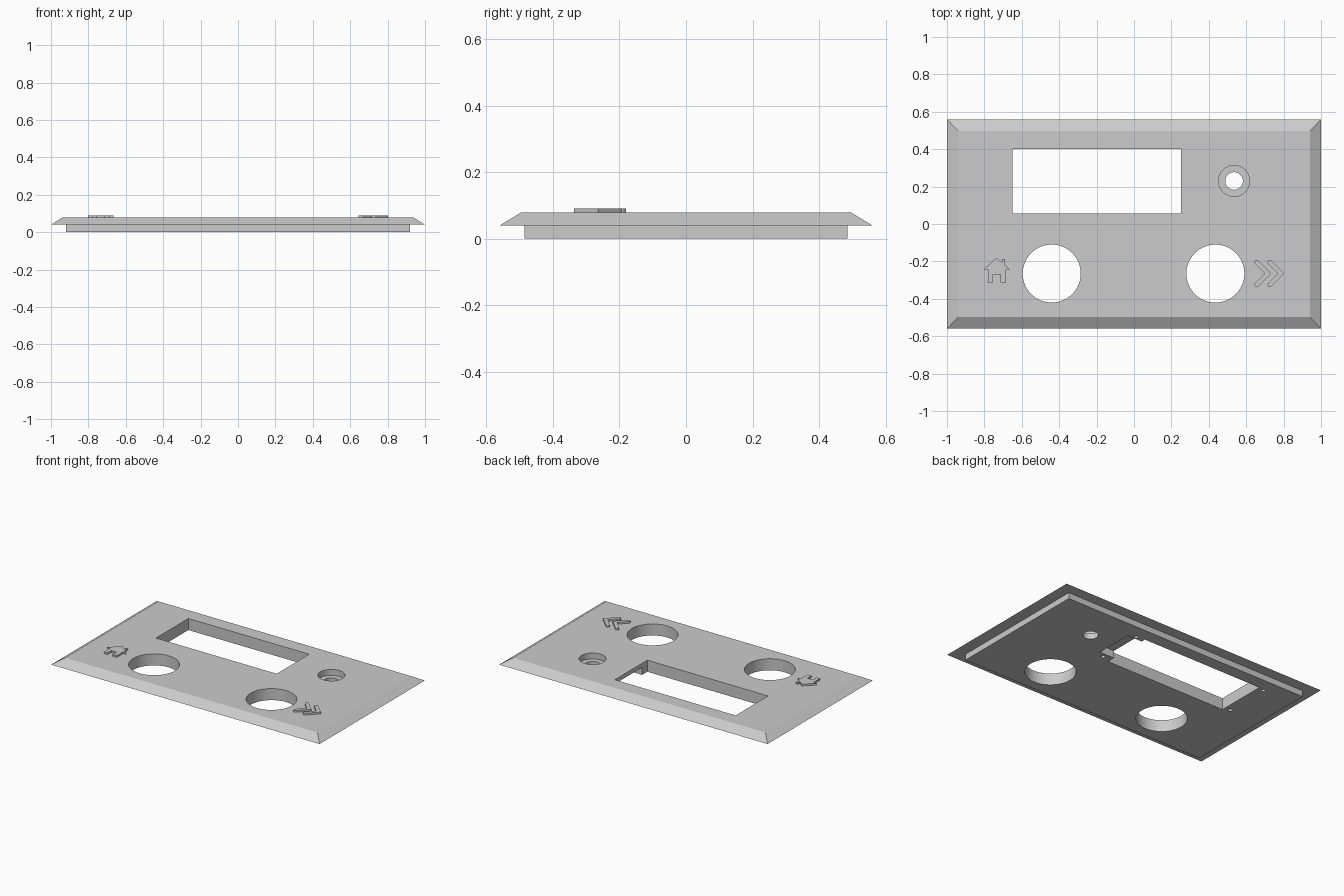
import bpy, bmesh, math
from mathutils import Vector

if "Cube" in bpy.data.objects:
    bpy.data.objects.remove(bpy.data.objects["Cube"])

TOP, STEP, ICON_TOP = 0.078, 0.04, 0.09

grey = bpy.data.materials.new("plain grey")
grey.use_nodes = True
grey.diffuse_color = (0.6, 0.6, 0.6, 1)
grey.node_tree.nodes["Principled BSDF"].inputs["Base Color"].default_value = (0.6, 0.6, 0.6, 1)


def loft(name, rings):
    """Closed solid through a stack of rings with equal point counts."""
    bm = bmesh.new()
    loops = [[bm.verts.new(p) for p in ring] for ring in rings]
    n = len(loops[0])
    for a, b in zip(loops, loops[1:]):
        for i in range(n):
            j = (i + 1) % n
            bm.faces.new((a[i], a[j], b[j], b[i]))
    bm.faces.new(loops[0][::-1])
    bm.faces.new(loops[-1])
    bmesh.ops.recalc_face_normals(bm, faces=bm.faces[:])
    mesh = bpy.data.meshes.new(name)
    bm.to_mesh(mesh)
    bm.free()
    mesh.materials.append(grey)
    obj = bpy.data.objects.new(name, mesh)
    bpy.context.collection.objects.link(obj)
    return obj


def prism(name, outline, z0, z1):
    return loft(name, [[(x, y, z) for x, y in outline] for z in (z0, z1)])


def rect(x0, x1, y0, y1):
    return [(x0, y0), (x1, y0), (x1, y1), (x0, y1)]


def circle(x, y, r, n=64):
    return [(x + r * math.cos(math.tau * i / n), y + r * math.sin(math.tau * i / n))
            for i in range(n)]


def cut(target, outline, z0, z1):
    """Subtract a prism from the target and discard the cutter."""
    cutter = prism("cutter", outline, z0, z1)
    cutter.hide_render = True
    mod = target.modifiers.new("cut", 'BOOLEAN')
    mod.operation, mod.solver, mod.object = 'DIFFERENCE', 'EXACT', cutter
    deps = bpy.context.evaluated_depsgraph_get()
    mesh = bpy.data.meshes.new_from_object(target.evaluated_get(deps))
    target.modifiers.clear()
    target.data = mesh
    bpy.data.objects.remove(cutter)


# Stepped panel with a sloped flange
levels = [(0, 0.92, 0.485), (STEP, 0.92, 0.485), (STEP, 1, 0.56), (TOP, 0.94, 0.497)]
panel = loft("front_panel", [[(x, y, z) for x, y in rect(-hx, hx, -hy, hy)]
                             for z, hx, hy in levels])

# Display window and the connector recess behind its edge
cut(panel, rect(-0.65, 0.25, 0.055, 0.4), -1, 1)
cut(panel, rect(0.2, 0.36, 0.11, 0.37), -1, 0.05)

# Two knob holes
for x in (-0.44, 0.435):
    cut(panel, circle(x, -0.265, 0.155), -1, 1)

# Counterbored button hole with a small locating hole beneath
cut(panel, circle(0.535, 0.23, 0.083), 0.038, 1)
cut(panel, circle(0.535, 0.23, 0.047), -1, 1)
cut(panel, circle(0.55, 0.325, 0.008, 12), -1, 0.02)

# Blind screw holes around the display
for x in (-0.69, 0.31):
    for y in (0.08, 0.39):
        cut(panel, circle(x, y, 0.013, 20), -1, 0.05)

# Raised house symbol
house = [(-0.735, -0.18), (-0.803, -0.243), (-0.78, -0.243), (-0.78, -0.312),
         (-0.755, -0.312), (-0.755, -0.27), (-0.715, -0.27), (-0.715, -0.312),
         (-0.685, -0.312), (-0.685, -0.243), (-0.665, -0.243), (-0.69, -0.22),
         (-0.69, -0.187), (-0.705, -0.187), (-0.705, -0.207)]
prism("house_symbol", house, TOP - 0.01, ICON_TOP)


def chevron(tip_x, y, width, length, n=8):
    """Right-pointing chevron with rounded arm ends."""
    arm = Vector((-0.7071, 0.7071))
    side = Vector((-0.7071, -0.7071))
    end = Vector((tip_x, 0)) + arm * length + side * width / 2
    upper = [end + (arm * math.sin(a) - side * math.cos(a)) * width / 2
             for a in (math.pi * i / n for i in range(n + 1))]
    half = [Vector((tip_x, 0))] + upper + [Vector((tip_x - width * 1.4142, 0))]
    lower = [Vector((p.x, -p.y)) for p in reversed(half[1:-1])]
    return [(p.x, p.y + y) for p in half + lower]


# Raised double chevron symbol
for name, x in (("inner_chevron", 0.733), ("outer_chevron", 0.803)):
    prism(name, chevron(x, -0.265, 0.024, 0.097), TOP - 0.01, ICON_TOP)

# Smooth the round walls, keep every corner sharp
bpy.ops.object.select_all(action='DESELECT')
panel.select_set(True)
bpy.context.view_layer.objects.active = panel
bpy.ops.object.shade_smooth_by_angle(angle=math.radians(25))
